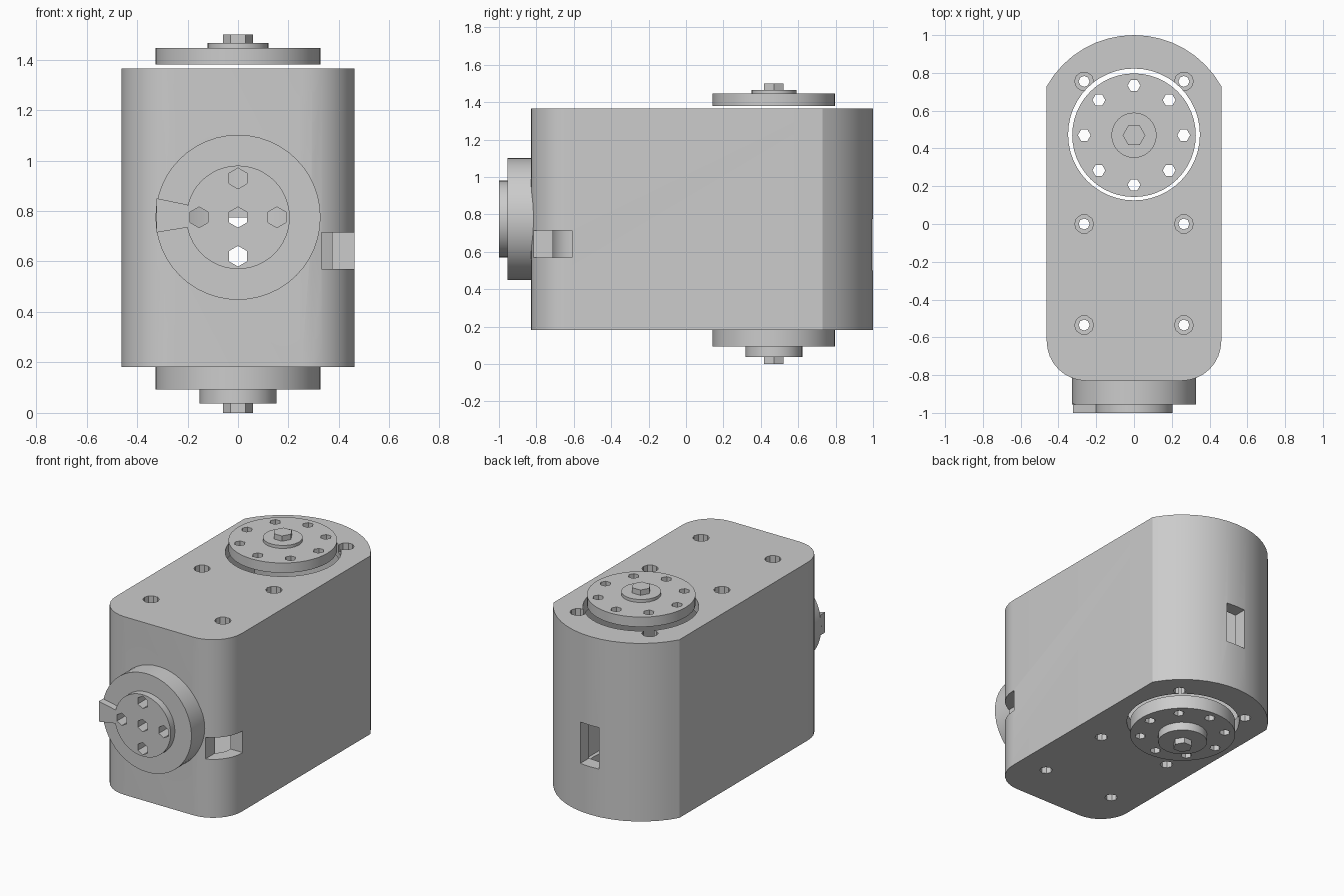
import bpy, bmesh, math
from mathutils import Matrix, Vector

if "Cube" in bpy.data.objects:
    bpy.data.objects.remove(bpy.data.objects["Cube"])

grey = bpy.data.materials.new("light grey")
grey.use_nodes = True
grey.diffuse_color = (0.6, 0.6, 0.6, 1)
grey.node_tree.nodes["Principled BSDF"].inputs["Base Color"].default_value = (0.6, 0.6, 0.6, 1)

AXIS_Y = 0.47      # main shaft position
FRONT_Z = 0.775    # front pivot height


def make(name, bm):
    bmesh.ops.recalc_face_normals(bm, faces=bm.faces)
    mesh = bpy.data.meshes.new(name)
    bm.to_mesh(mesh)
    bm.free()
    mesh.materials.append(grey)
    ob = bpy.data.objects.new(name, mesh)
    bpy.context.collection.objects.link(ob)
    return ob


def prism(name, points, low, high):
    """Extrude an xy outline from low to high in z."""
    bm = bmesh.new()
    face = bm.faces.new([bm.verts.new((x, y, low)) for x, y in points])
    new = bmesh.ops.extrude_face_region(bm, geom=[face])["geom"]
    verts = [v for v in new if isinstance(v, bmesh.types.BMVert)]
    bmesh.ops.translate(bm, verts=verts, vec=(0, 0, high - low))
    return make(name, bm)


def circle(cx, cy, r, n, start=0.0):
    return [(cx + r * math.cos(start + i * math.tau / n),
             cy + r * math.sin(start + i * math.tau / n)) for i in range(n)]


def rod(name, cx, cy, r, low, high, n=48, start=0.0):
    return prism(name, circle(cx, cy, r, n, start), low, high)


def face_front(ob):
    """Turn a z prism so that its height runs along y and its y becomes z."""
    ob.data.transform(Matrix(((1, 0, 0, 0), (0, 0, 1, 0), (0, 1, 0, 0), (0, 0, 0, 1))))
    ob.data.flip_normals()
    return ob


def box(name, lo, hi):
    return prism(name, [(lo[0], lo[1]), (hi[0], lo[1]), (hi[0], hi[1]), (lo[0], hi[1])], lo[2], hi[2])


def cut(ob, cutter):
    mod = ob.modifiers.new("cut", "BOOLEAN")
    mod.operation = "DIFFERENCE"
    mod.solver = "EXACT"
    mod.object = cutter
    bpy.context.view_layer.objects.active = ob
    bpy.ops.object.modifier_apply(modifier=mod.name)
    bpy.data.objects.remove(cutter)


def smooth(ob):
    bpy.ops.object.select_all(action="DESELECT")
    ob.select_set(True)
    bpy.context.view_layer.objects.active = ob
    bpy.ops.object.shade_smooth_by_angle(angle=math.radians(25))


def housing_outline(inset):
    """Rounded front corners, straight sides, round back about the shaft."""
    side, front, corner = 0.462 - inset, -0.83 + inset, 0.21 - inset
    radius = 0.53 - inset
    right = []
    for i in range(9):
        a = -math.pi / 2 + i * math.pi / 16
        right.append((side - corner + corner * math.cos(a), front + corner + corner * math.sin(a)))
    first = math.acos(side / radius)
    for i in range(8):
        a = first + (math.pi / 2 - first) * i / 8
        right.append((radius * math.cos(a), AXIS_Y + radius * math.sin(a)))
    return right + [(0, AXIS_Y + radius)] + [(-x, y) for x, y in reversed(right)]


# Hollow housing
LOW, HIGH, WALL = 0.182, 1.365, 0.09
housing = prism("housing", housing_outline(0), LOW, HIGH)
cut(housing, prism("cavity", housing_outline(WALL), LOW + WALL, HIGH - WALL))

# Openings for the horns, the cable window and the side notch
cut(housing, rod("shaft_bore", 0, AXIS_Y + 0.004, 0.349, 0, 1.6))
cut(housing, face_front(rod("front_bore", 0, FRONT_Z, 0.3, -0.9, -0.7)))
cut(housing, box("back_window", (-0.06, 0.8, 0.5), (0.08, 1.1, 0.775)))
cut(housing, box("side_notch", (0.33, -0.85, 0.57), (0.5, -0.61, 0.715)))

# Stepped screw holes through both plates
for y in (0.755, 0, -0.535):
    for x in (-0.264, 0.264):
        cut(housing, rod("screw_hole", x, y, 0.029, 0, 1.6, 8))
        cut(housing, rod("top_counterbore", x, y, 0.05, HIGH - 0.05, 1.6, 10))
        cut(housing, rod("bottom_counterbore", x, y, 0.04, 0, LOW + 0.05, 8))
smooth(housing)


# Round horns on the main shaft, each with a ring of eight holes
def shaft_horn(prefix, low, high):
    disc = rod(prefix + "_horn", 0, AXIS_Y, 0.327, low, high)
    for x, y in circle(0, AXIS_Y, 0.263, 8):
        cut(disc, rod("horn_hole", x, y, 0.034, low - 0.1, high + 0.1, 6))
    smooth(disc)


shaft_horn("top", 1.38, 1.445)
shaft_horn("bottom", 0.093, 0.184)
smooth(rod("top_washer", 0, AXIS_Y, 0.12, 1.44, 1.465, 24))
smooth(rod("bottom_hub", 0, AXIS_Y, 0.152, 0.038, 0.1, 24))
rod("top_bolt", 0, AXIS_Y, 0.06, 1.46, 1.5, 6)
rod("bottom_bolt", 0, AXIS_Y, 0.06, 0, 0.04, 6)

# Front pivot: flange, raised boss and pointer tab
flange = face_front(rod("front_flange", 0, FRONT_Z, 0.327, -0.955, -0.785))
boss = face_front(rod("front_boss", 0, FRONT_Z, 0.205, -1.0, -0.95))
tab = [(-0.322, FRONT_Z - 0.06), (-0.2, FRONT_Z - 0.04),
       (-0.2, FRONT_Z + 0.05), (-0.322, FRONT_Z + 0.075)]
face_front(prism("pointer_tab", tab, -1.0, -0.95))

# Five holes through the front pivot
for x, z in [(0, FRONT_Z)] + circle(0, FRONT_Z, 0.154, 4):
    for part in (flange, boss):
        cut(part, face_front(rod("pivot_hole", x, z, 0.041, -1.1, -0.7, 6, math.pi / 6)))
smooth(flange)
smooth(boss)
